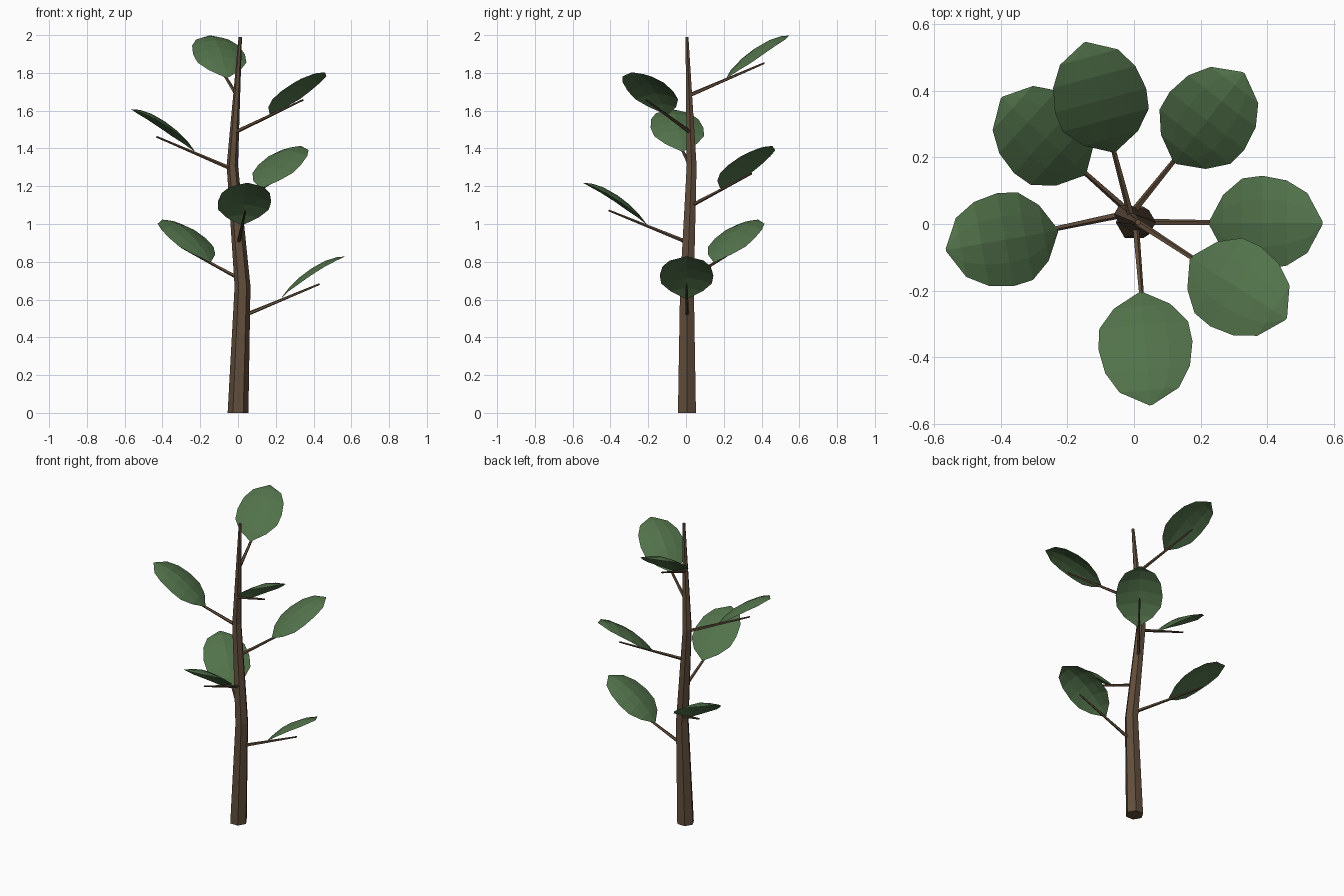
import bpy, bmesh, math
from mathutils import Vector

if "Cube" in bpy.data.objects:
    bpy.data.objects.remove(bpy.data.objects["Cube"])


def material(name, color):
    m = bpy.data.materials.new(name)
    m.diffuse_color = color
    m.use_nodes = True
    m.node_tree.nodes["Principled BSDF"].inputs["Base Color"].default_value = m.diffuse_color
    return m


BARK = material("bark", (0.12, 0.075, 0.045, 1))
GREEN = material("leaf_green", (0.085, 0.17, 0.07, 1))


def finish(bm, name, mat):
    me = bpy.data.meshes.new(name)
    bm.to_mesh(me)
    bm.free()
    me.materials.append(mat)
    ob = bpy.data.objects.new(name, me)
    bpy.context.collection.objects.link(ob)


def tube(name, rings, sides, axis_a, axis_b):
    """Capped faceted tube through (centre, radius) rings."""
    bm = bmesh.new()
    loops = []
    for c, r in rings:
        loops.append([bm.verts.new(Vector(c) + r * (
            math.cos(k * math.tau / sides) * axis_a + math.sin(k * math.tau / sides) * axis_b))
            for k in range(sides)])
    for a, b in zip(loops, loops[1:]):
        for k in range(sides):
            j = (k + 1) % sides
            bm.faces.new((a[k], a[j], b[j], b[k]))
    bm.faces.new(loops[0][::-1])
    bm.faces.new(loops[-1])
    bmesh.ops.recalc_face_normals(bm, faces=bm.faces[:])
    finish(bm, name, BARK)


# Trunk: gently bent six-sided taper
TRUNK = [((0, 0.005, 0), 0.055), ((0.024, 0.005, 0.67), 0.042),
         ((-0.03, 0.03, 1.31), 0.03), ((0.012, 0.005, 1.99), 0.009)]
tube("trunk", TRUNK, 6, Vector((1, 0, 0)), Vector((0, 1, 0)))


def trunk_centre(z):
    for (a, _), (b, _) in zip(TRUNK, TRUNK[1:]):
        if z <= b[2]:
            return Vector(a).lerp(Vector(b), (z - a[2]) / (b[2] - a[2]))


# Leaf rows: distance out, height above the twig root, half width
ROWS = [(0.215, 0.075, 0.006), (0.257, 0.130, 0.085), (0.314, 0.187, 0.134),
        (0.375, 0.233, 0.142), (0.448, 0.274, 0.128), (0.510, 0.294, 0.09),
        (0.556, 0.298, 0.004)]
COLS = (-1, -0.5, 0, 0.5, 1)


def leaf(name, origin, out, side):
    bm = bmesh.new()
    grid = []
    for d, h, w in ROWS:
        row = []
        for u in COLS:
            droop = 0.035 * (abs(u) * w / 0.142) ** 1.5
            row.append(bm.verts.new(origin + out * d + side * (u * w)
                                    + Vector((0, 0, h - droop))))
        grid.append(row)
    for a, b in zip(grid, grid[1:]):
        for k in range(len(COLS) - 1):
            bm.faces.new((a[k], b[k], b[k + 1], a[k + 1]))
    bm.normal_update()
    if sum(f.normal.z for f in bm.faces) < 0:
        bmesh.ops.reverse_faces(bm, faces=bm.faces[:])
    finish(bm, name, GREEN)


# Twigs and leaves spiral up the trunk by the golden angle
for i in range(7):
    z = 0.53 + 0.195 * i
    ang = math.radians(137.5 * i)
    out = Vector((math.cos(ang), math.sin(ang), 0))
    side = Vector((-out.y, out.x, 0))
    root = trunk_centre(z)
    root.x *= 0.6
    root.y *= 0.6
    direction = Vector((out.x, out.y, 0.41)).normalized()
    start = trunk_centre(z) + Vector((0, 0, -0.02))
    end = root + out * 0.42 + Vector((0, 0, 0.152))
    tube(f"twig_{i + 1}", [(start, 0.011), (end, 0.005)], 5, side, direction.cross(side))
    leaf(f"leaf_{i + 1}", root, out, side)
